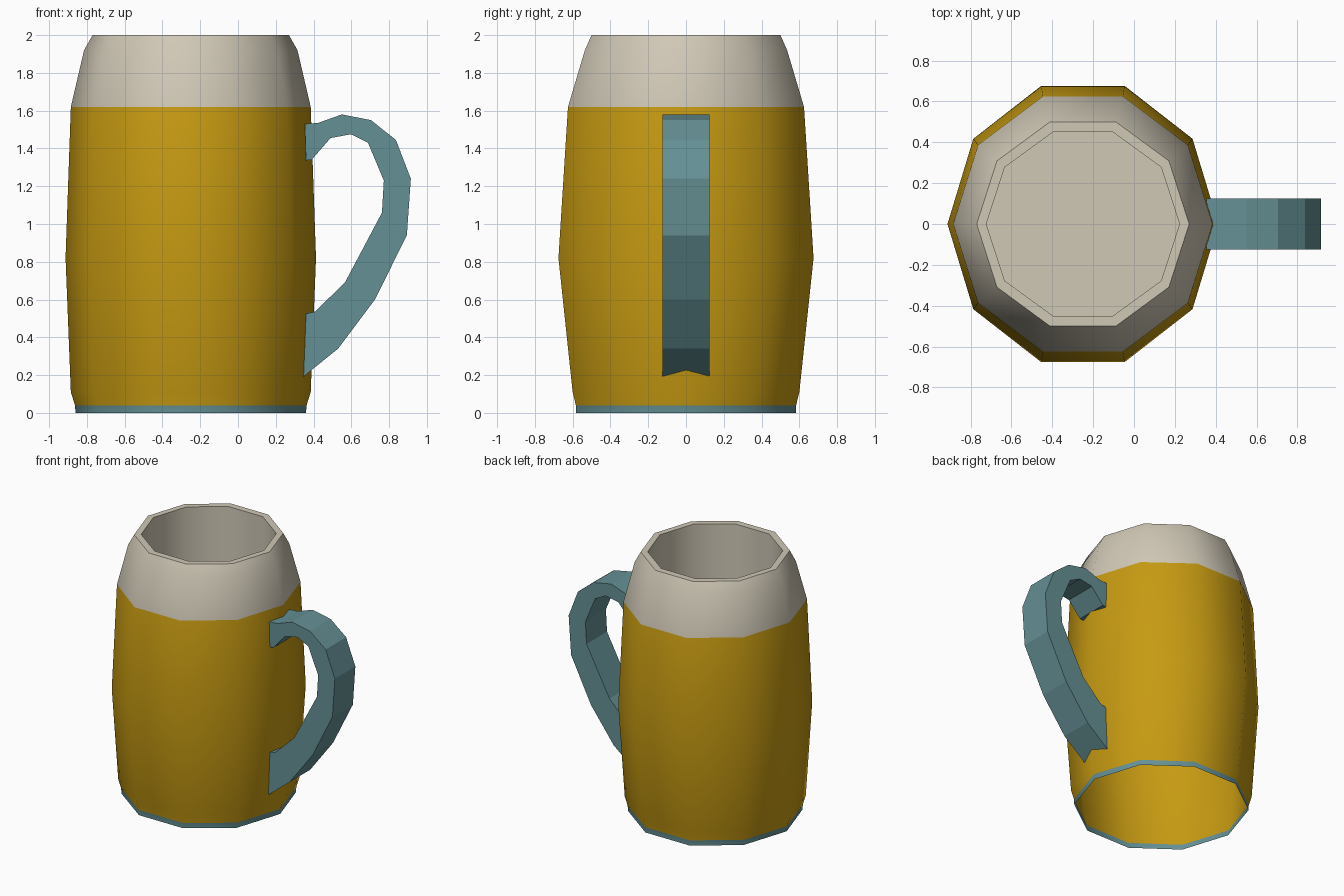
import bpy
import bmesh
from math import cos, sin, tau, radians

cube = bpy.data.objects.get("Cube")
if cube:
    bpy.data.objects.remove(cube, do_unlink=True)


def material(name, rgb):
    mat = bpy.data.materials.new(name)
    mat.use_nodes = True
    mat.diffuse_color = (*rgb, 1)
    mat.node_tree.nodes["Principled BSDF"].inputs["Base Color"].default_value = (*rgb, 1)
    return mat


GOLD = material("amber gold", (0.565, 0.323, 0.006))
CREAM = material("foam cream", (0.63, 0.578, 0.468))
TEAL = material("dull teal", (0.13, 0.28, 0.30))

SIDES = 10
CENTRE_X = -0.25


def finish(bm, name, mats):
    mesh = bpy.data.meshes.new(name)
    bm.to_mesh(mesh)
    bm.free()
    obj = bpy.data.objects.new(name, mesh)
    bpy.context.collection.objects.link(obj)
    for mat in mats:
        mesh.materials.append(mat)
    return obj


def ring(bm, rx, ry, z):
    return [bm.verts.new((CENTRE_X + rx * cos(tau * i / SIDES),
                          ry * sin(tau * i / SIDES), z)) for i in range(SIDES)]


def barrel(name, profile, mats, closed=False):
    """Skin ten-sided rings; each profile row is (rx, ry, z)."""
    bm = bmesh.new()
    rings = [ring(bm, *row) for row in profile]
    for low, high in zip(rings, rings[1:]):
        for i in range(SIDES):
            j = (i + 1) % SIDES
            bm.faces.new((low[i], low[j], high[j], high[i]))
    if closed:
        bm.faces.new(rings[-1])
    return finish(bm, name, mats)


def smooth(obj):
    bpy.ops.object.select_all(action='DESELECT')
    obj.select_set(True)
    bpy.context.view_layer.objects.active = obj
    bpy.ops.object.shade_smooth_by_angle(angle=radians(50))


# Bulging body, open underneath, with a teal foot band and foam-coloured top
body = barrel("mug_body", [
    (0.61, 0.613, 0), (0.613, 0.613, 0.04), (0.635, 0.631, 0.11),
    (0.663, 0.71, 0.82), (0.635, 0.657, 1.62), (0.565, 0.563, 1.92),
    (0.52, 0.526, 2), (0.473, 0.473, 2), (0.473, 0.473, 1.1),
], (GOLD, CREAM, TEAL), closed=True)
for face in body.data.polygons:
    z = face.center.z
    if z < 0.04:
        face.material_index = 2
    elif z > 1.62 or abs(face.normal.z) > 0.9 or (face.center.xy.x - CENTRE_X) ** 2 + face.center.y ** 2 < 0.23:
        face.material_index = 1
smooth(body)

# Handle: pairs of outer and inner points from the foot up to the top end
HANDLE = [
    ((0.344, 0.19), (0.36, 0.525)), ((0.53, 0.34), (0.407, 0.536)),
    ((0.725, 0.60), (0.566, 0.69)), ((0.894, 0.94), (0.762, 1.06)),
    ((0.915, 1.24), (0.772, 1.23)), ((0.836, 1.445), (0.688, 1.43)),
    ((0.704, 1.55), (0.598, 1.475)), ((0.55, 1.58), (0.49, 1.455)),
    ((0.423, 1.535), (0.39, 1.34)), ((0.354, 1.53), (0.36, 1.337)),
]
bm = bmesh.new()
sections = []
for outer, inner in HANDLE:
    sections.append([bm.verts.new((p[0], y, p[1])) for p, y in
                     ((outer, -0.125), (outer, 0.125), (inner, 0.125), (inner, -0.125))])
for a, b in zip(sections, sections[1:]):
    for i in range(4):
        j = (i + 1) % 4
        bm.faces.new((a[i], a[j], b[j], b[i]))
bm.faces.new(sections[0])
bm.faces.new(sections[-1])
bmesh.ops.recalc_face_normals(bm, faces=bm.faces)
finish(bm, "handle", (TEAL,))
